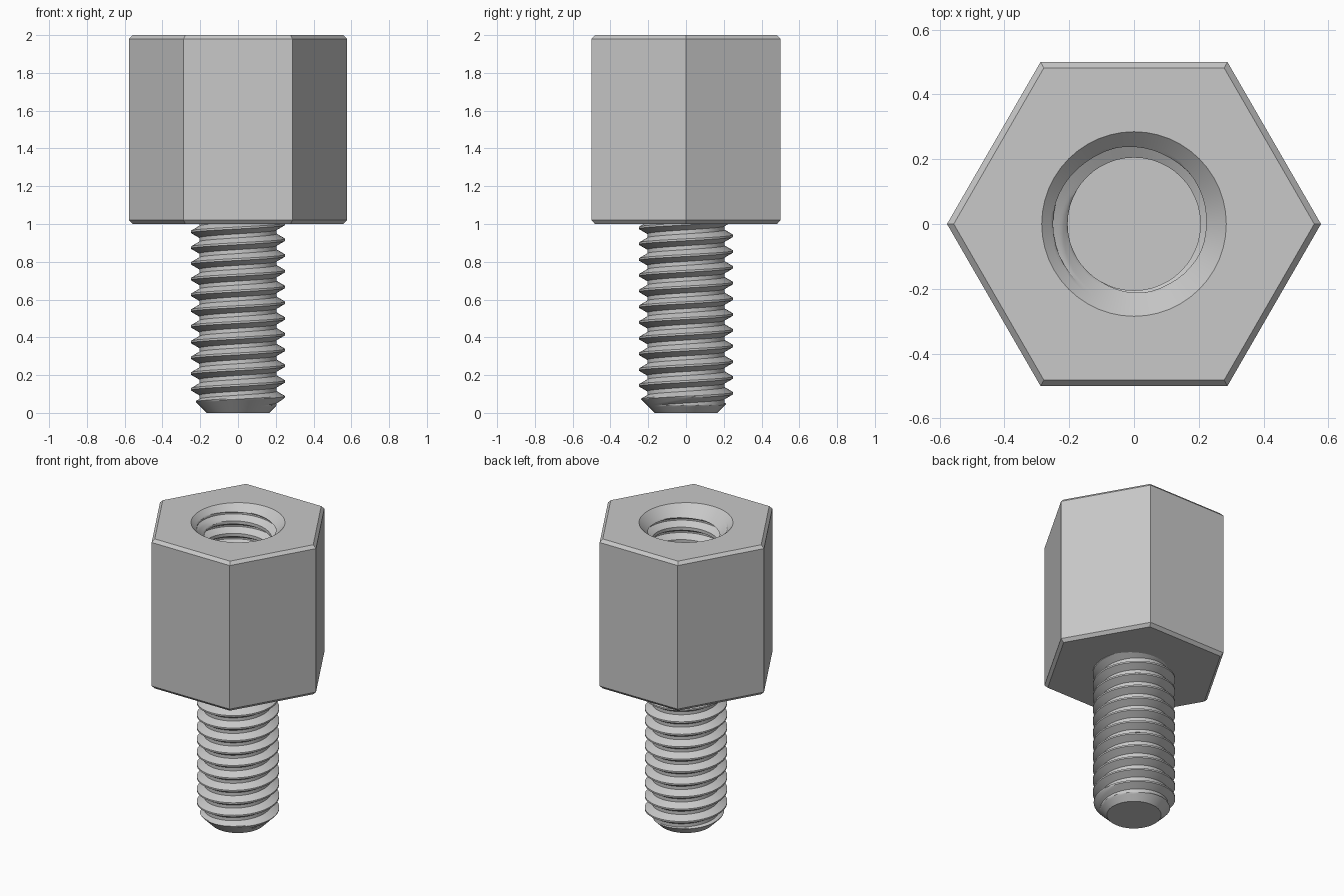
import bpy, bmesh, math

cube = bpy.data.objects.get("Cube")
if cube:
    bpy.data.objects.remove(cube, do_unlink=True)

PITCH = 0.5 / 6      # thread rise per turn
MAJOR = 0.25         # crest radius
DEPTH = 0.045        # thread depth
COLS, STEPS = 48, 16  # columns around, samples per pitch
TAU = 2 * math.pi

metal = bpy.data.materials.new("light grey metal")
metal.use_nodes = True
grey = (0.58, 0.58, 0.58, 1)
metal.diffuse_color = grey
metal.node_tree.nodes["Principled BSDF"].inputs["Base Color"].default_value = grey


def thread_radius(z, turn):
    """Radius of a right-hand thread with flat crests and roots."""
    u = z / PITCH - turn
    t = (abs(u - round(u)) - 1 / 16) / (5 / 16)
    return MAJOR - DEPTH * min(max(t, 0), 1)


def add_thread(bm, z0, z1, trim):
    """Open threaded tube whose rows follow the helix, cut flat at z0 and z1."""
    first = (math.floor(z0 / PITCH) - 2) * STEPS
    last = (math.ceil(z1 / PITCH) + 2) * STEPS
    cols = []
    for j in range(COLS + 1):
        turn = j / COLS
        c, s = math.cos(TAU * turn), math.sin(TAU * turn)
        col = []
        for i in range(first, last):
            z = min(max(PITCH * (i / STEPS + turn), z0), z1)
            r = trim(thread_radius(z, turn), z)
            col.append(bm.verts.new((r * c, r * s, z)))
        cols.append(col)
    for a, b in zip(cols, cols[1:]):
        for i in range(len(a) - 1):
            bm.faces.new((a[i], b[i], b[i + 1], a[i + 1]))
    bmesh.ops.remove_doubles(bm, verts=bm.verts[:], dist=1e-5)


def fill_ends(bm, below):
    rim = [e for e in bm.edges if e.is_boundary and e.verts[0].co.z < below]
    bmesh.ops.holes_fill(bm, edges=rim, sides=0)


def finish(bm, name):
    bmesh.ops.recalc_face_normals(bm, faces=bm.faces[:])
    mesh = bpy.data.meshes.new(name)
    bm.to_mesh(mesh)
    bm.free()
    mesh.materials.append(metal)
    obj = bpy.data.objects.new(name, mesh)
    bpy.context.collection.objects.link(obj)
    bpy.ops.object.select_all(action='DESELECT')
    obj.select_set(True)
    bpy.context.view_layer.objects.active = obj
    bpy.ops.object.shade_smooth_by_angle(angle=math.radians(25))


# Threaded stud with a chamfered tip, sunk slightly into the body
bm = bmesh.new()
add_thread(bm, 0, 1.01, lambda r, z: min(r, 0.165 + z))
fill_ends(bm, 2)
finish(bm, "threaded_stud")

# Hex body: threaded blind bore with a countersunk mouth
TOP = 2.0
bm = bmesh.new()
add_thread(bm, 1.15, TOP, lambda r, z: max(r, 0.285 - (TOP - z)))
fill_ends(bm, 1.5)
mouth = [v for v in bm.verts if abs(v.co.z - TOP) < 1e-5]
mouth.sort(key=lambda v: round(math.atan2(v.co.y, v.co.x) / TAU * COLS) % COLS)

# Outer hex walls with small chamfers at both ends
rings = []
for apothem, z in ((0.482, 1.0), (0.5, 1.02), (0.5, 1.98), (0.482, TOP)):
    r = apothem / math.cos(math.pi / 6)
    rings.append([bm.verts.new((r * math.cos(TAU * k / 6), r * math.sin(TAU * k / 6), z))
                  for k in range(6)])
for low, high in zip(rings, rings[1:]):
    for k in range(6):
        n = (k + 1) % 6
        bm.faces.new((low[k], low[n], high[n], high[k]))
bm.faces.new(rings[0])

# Flat top, one face per side reaching in to the bore mouth
span = COLS // 6
for k in range(6):
    arc = [mouth[(k * span + i) % COLS] for i in range(span + 1)]
    bm.faces.new([rings[-1][k], rings[-1][(k + 1) % 6]] + arc[::-1])
finish(bm, "hex_body")
